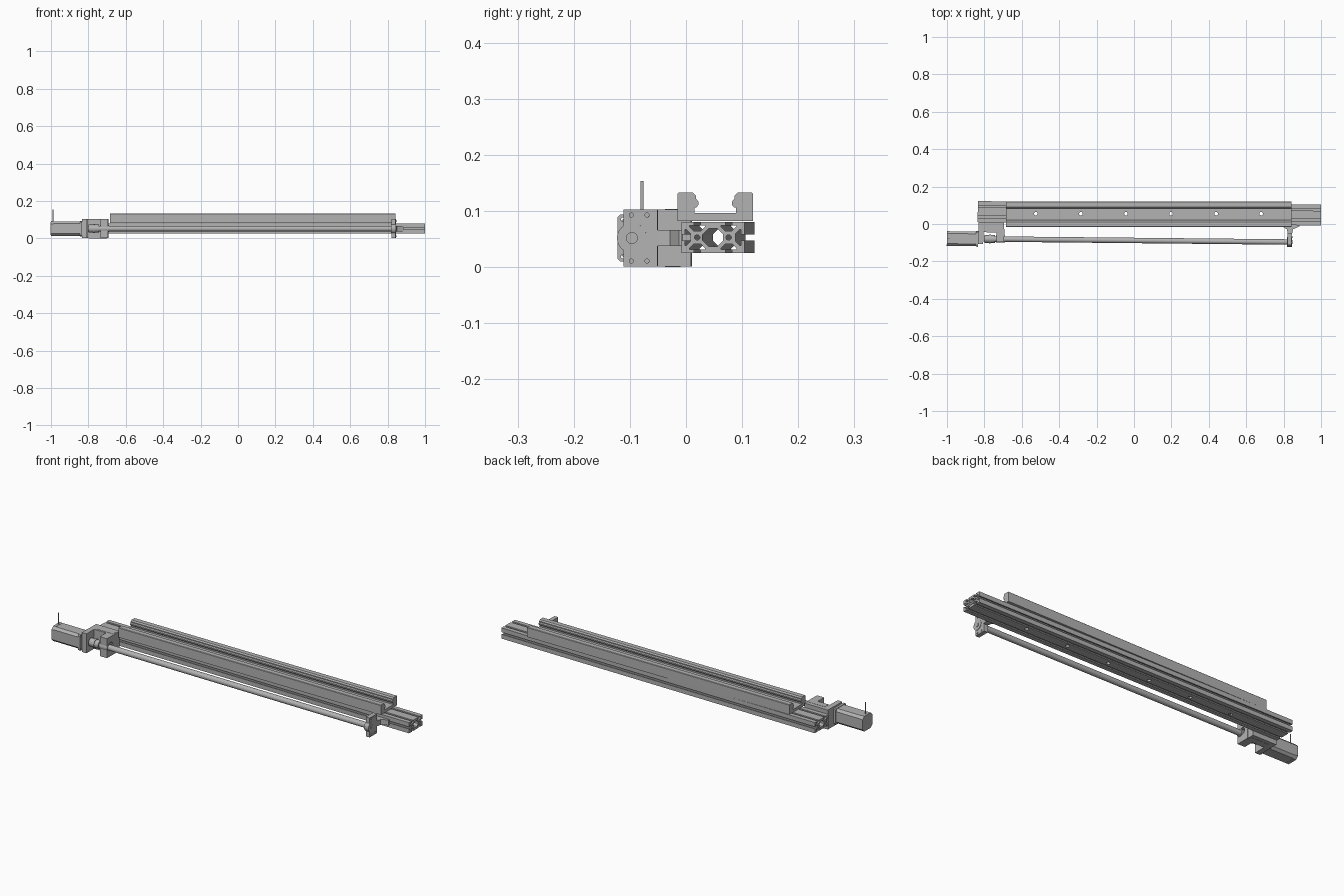
import bpy, bmesh, math
from mathutils import Matrix, Vector

if "Cube" in bpy.data.objects:
    bpy.data.objects.remove(bpy.data.objects["Cube"], do_unlink=True)

grey = bpy.data.materials.new("machined_grey")
grey.use_nodes = True
grey.diffuse_color = (0.45, 0.45, 0.45, 1)
grey.node_tree.nodes["Principled BSDF"].inputs["Base Color"].default_value = (0.45, 0.45, 0.45, 1)

MM = 0.0014                               # one profile unit
TILT = Matrix.Rotation(-0.01, 4, "Z")     # the drive sits slightly skewed to the channel
AXIS_Y, AXIS_Z = -0.088, 0.054            # drive shaft line
BEAM_Y, BEAM_Z = 0.058, 0.055             # beam centre line
# local x, y, z of a profile become world y, z, x
ALONG_X = Matrix(((0, 0, 1, 0), (1, 0, 0, 0), (0, 1, 0, 0), (0, 0, 0, 1)))


def finish(name, bm, matrix, smooth=False):
    bmesh.ops.remove_doubles(bm, verts=bm.verts, dist=1e-5)
    bmesh.ops.recalc_face_normals(bm, faces=bm.faces)
    bm.transform(matrix)
    mesh = bpy.data.meshes.new(name)
    bm.to_mesh(mesh)
    bm.free()
    mesh.materials.clear()
    mesh.materials.append(grey)
    obj = bpy.data.objects.new(name, mesh)
    bpy.context.collection.objects.link(obj)
    for p in mesh.polygons:
        p.use_smooth = False
    if smooth:
        bpy.ops.object.select_all(action="DESELECT")
        obj.select_set(True)
        bpy.context.view_layer.objects.active = obj
        bpy.ops.object.shade_smooth_by_angle(angle=math.radians(35))
    return obj


def box(name, x, y, z, matrix=TILT):
    bm = bmesh.new()
    bmesh.ops.create_cube(bm, size=1)
    size = Matrix.Diagonal((x[1] - x[0], y[1] - y[0], z[1] - z[0], 1))
    mid = Matrix.Translation((sum(x) / 2, sum(y) / 2, sum(z) / 2))
    return finish(name, bm, matrix @ mid @ size)


def rod(name, x, y, z, radius, sides=32):
    bm = bmesh.new()
    bmesh.ops.create_cone(bm, cap_ends=True, segments=sides, radius1=radius,
                          radius2=radius, depth=x[1] - x[0])
    mid = Matrix.Translation((sum(x) / 2, y, z))
    return finish(name, bm, TILT @ mid @ ALONG_X, True)


def post(name, x, y, z, radius, matrix=TILT):
    bm = bmesh.new()
    bmesh.ops.create_cone(bm, cap_ends=True, segments=20, radius1=radius,
                          radius2=radius, depth=z[1] - z[0])
    return finish(name, bm, matrix @ Matrix.Translation((x, y, sum(z) / 2)), True)


def extrude(name, loops, depth, matrix):
    """Fill an outline with its holes and extrude it evenly about its plane."""
    curve = bpy.data.curves.new(name, "CURVE")
    curve.dimensions, curve.fill_mode, curve.extrude = "2D", "BOTH", depth / 2
    for loop in loops:
        spline = curve.splines.new("POLY")
        spline.points.add(len(loop) - 1)
        for point, (u, v) in zip(spline.points, loop):
            point.co = (u, v, 0, 1)
        spline.use_cyclic_u = True
    helper = bpy.data.objects.new(name + "_profile", curve)
    bpy.context.collection.objects.link(helper)
    mesh = bpy.data.meshes.new_from_object(helper.evaluated_get(bpy.context.evaluated_depsgraph_get()))
    bm = bmesh.new()
    bm.from_mesh(mesh)
    bpy.data.objects.remove(helper, do_unlink=True)
    bpy.data.curves.remove(curve)
    bpy.data.meshes.remove(mesh)
    return finish(name, bm, matrix)


def circle(u, v, r, n=20):
    return [(u + r * math.cos(math.tau * i / n), v + r * math.sin(math.tau * i / n)) for i in range(n)]


def chamfered(half_u, half_v, cut):
    quarter = [(half_u, half_v - cut), (half_u - cut, half_v)]
    right = quarter + [(-u, v) for u, v in reversed(quarter)]
    return right + [(-u, -v) for u, v in right]


def place_x(x, y, z):
    return Matrix.Translation((x, y, z)) @ ALONG_X


# Slotted beam: T-slots walked round the outline, two bores and a central cavity
half_slot = [(4, 20), (4, 15.5), (10, 15.5), (10, 14), (4.5, 8.5)]
slot = half_slot + [(-u, v) for u, v in reversed(half_slot)]


def slot_at(turns, shift):
    c, s = [(1, 0), (0, 1), (-1, 0), (0, -1)][turns]
    return [(u * c - v * s + shift, u * s + v * c) for u, v in slot]


outline = [(40, 20)] + slot_at(0, 20) + slot_at(0, -20) + [(-40, 20)] + slot_at(1, -20)
outline += [(-40, -20)] + slot_at(2, -20) + slot_at(2, 20) + [(40, -20)] + slot_at(3, 20)
cavity = chamfered(13, 11.5, 7.5)
loops = [outline, cavity, circle(-20, 0, 3.4), circle(20, 0, 3.4)]
loops = [[(u * MM, v * MM) for u, v in loop] for loop in loops]
beam = extrude("slotted_beam", loops, 1.836, TILT @ place_x(0.082, BEAM_Y, BEAM_Z))

# Straight open channel lying on the beam, with lipped walls
wall = [(0.067, 0.084), (0.067, 0.133), (0.065, 0.135), (0.040, 0.135), (0.034, 0.129),
        (0.034, 0.124), (0.030, 0.119), (0.030, 0.113), (0.034, 0.108), (0.037, 0.108), (0.037, 0.099)]
channel = extrude("channel", [wall + [(-u, v) for u, v in reversed(wall)]], 1.525,
                  place_x(0.0785, 0.052, 0))

# Row of fixing holes through channel and beam
for i in range(6):
    cutter = post("hole_cutter", -0.525 + 0.241 * i, 0.055, (-0.1, 0.3), 0.0095, Matrix())
    cutter.hide_render = True
    for part in (channel, beam):
        mod = part.modifiers.new("hole", "BOOLEAN")
        mod.operation, mod.solver, mod.object = "DIFFERENCE", "EXACT", cutter
        bpy.context.view_layer.objects.active = part
        bpy.ops.object.modifier_apply(modifier=mod.name)
    bpy.data.objects.remove(cutter, do_unlink=True)

# Drive shaft and coupling
rod("drive_shaft", (-0.80, 0.842), AXIS_Y, AXIS_Z, 0.0145)
rod("coupling", (-0.798, -0.742), AXIS_Y, AXIS_Z, 0.021)
rod("coupling_collar", (-0.775, -0.765), AXIS_Y, AXIS_Z, 0.024)

# Motor with flange, rear cap and cable
extrude("motor_body", [chamfered(0.039, 0.039, 0.012)], 0.145,
        TILT @ place_x(-0.915, AXIS_Y, AXIS_Z))
extrude("motor_rear_cap", [chamfered(0.040, 0.040, 0.014)], 0.016,
        TILT @ place_x(-0.992, AXIS_Y, AXIS_Z))
ears = [circle(u, v, 0.0035, 12) for u in (-0.033, 0.033) for v in (-0.033, 0.033)]
extrude("motor_flange", [chamfered(0.042, 0.042, 0.005)] + ears, 0.012,
        TILT @ place_x(-0.838, AXIS_Y, AXIS_Z))
post("motor_cable", -0.989, AXIS_Y, (0.09, 0.156), 0.0028)

# Motor bracket: two cheeks joined by a back block against the beam
box("bracket_back", (-0.832, -0.695), (-0.052, 0.002), (0.003, 0.105))
box("bracket_motor_cheek", (-0.832, -0.805), (-0.116, -0.05), (0.003, 0.105))
bearing_hole = circle(0, 0.003, 0.018)
extrude("bracket_bearing_cheek", [[(-0.030, -0.051), (0.040, -0.051), (0.040, 0.051), (-0.030, 0.051)],
                                  bearing_hole], 0.042,
        TILT @ place_x(-0.714, -0.074, AXIS_Z))
rod("bracket_bearing", (-0.738, -0.69), AXIS_Y, AXIS_Z, 0.019)
for z in (0.006, 0.102):
    box("bracket_rib", (-0.80, -0.70), (-0.044, -0.018), (z - 0.004, z + 0.004))

# End support: bearing plate with boss, bolts and a flared foot to the beam
box("end_plate", (0.822, 0.844), (-0.103, -0.042), (0.003, 0.105))
rod("end_boss", (0.820, 0.846), AXIS_Y, AXIS_Z, 0.0265)
rod("end_bearing_cap", (0.844, 0.849), AXIS_Y, AXIS_Z, 0.0105)
for y in (-0.089, -0.061):
    for z in (0.013, 0.095):
        rod("end_bolt", (0.842, 0.847), y, z, 0.0045, 12)
foot = [(0.822, -0.043), (0.846, -0.043), (0.850, -0.020), (0.885, -0.004), (0.885, 0.002),
        (0.790, 0.002), (0.790, -0.004), (0.818, -0.020)]
extrude("end_foot", [foot], 0.028, TILT @ Matrix.Translation((0, 0, AXIS_Z)))

# Stand the lowest part on the ground
parts = [o for o in bpy.context.collection.objects if o.type == "MESH"]
low = min(v.co.z for o in parts if o.data.materials[:] == [grey] for v in o.data.vertices)
for o in parts:
    if o.data.materials[:] == [grey]:
        o.data.transform(Matrix.Translation(Vector((0, 0, -low))))
